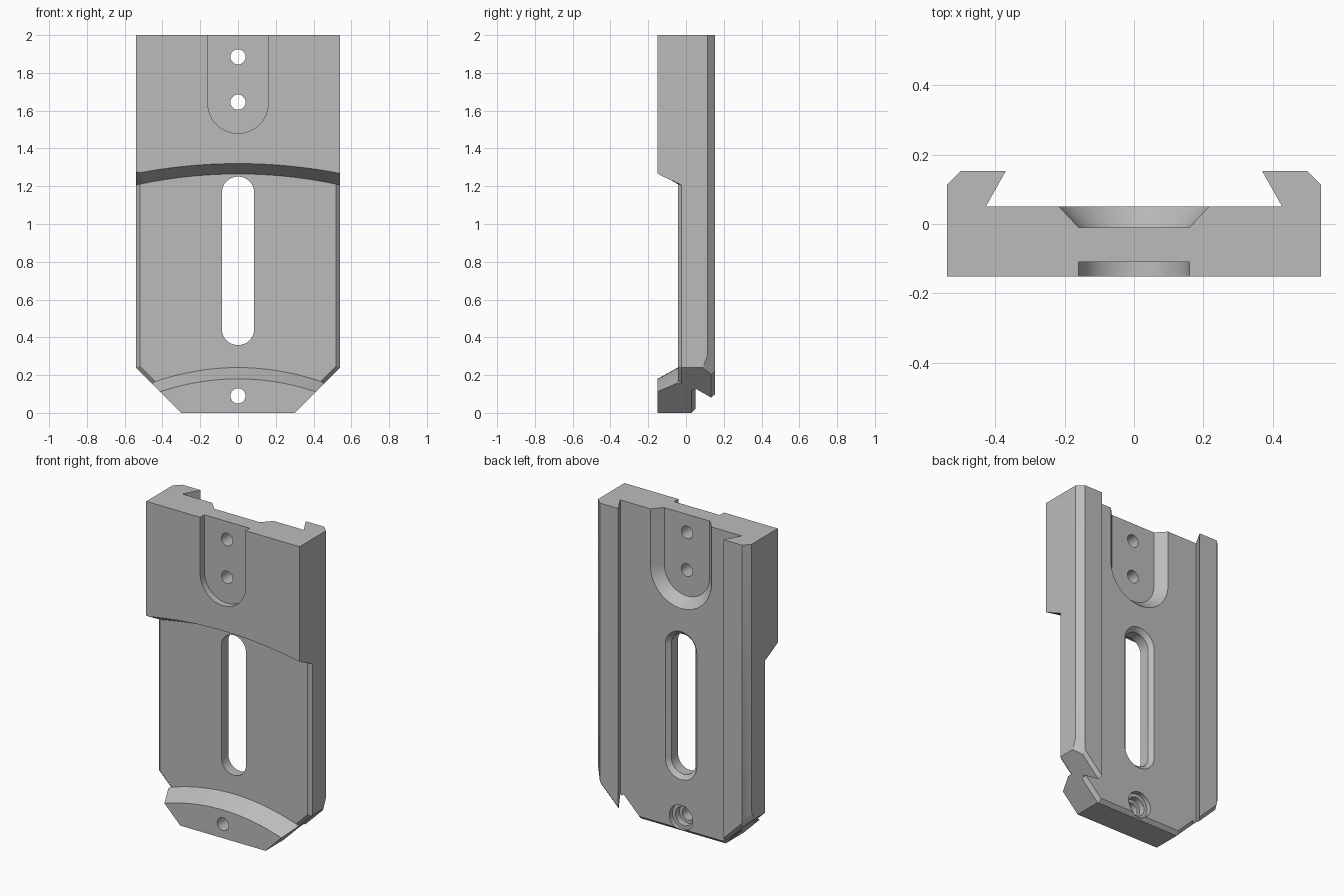
import bpy, bmesh, math
from mathutils import Vector

cube = bpy.data.objects.get("Cube")
if cube:
    bpy.data.objects.remove(cube, do_unlink=True)

# One plain grey for the whole part
grey = bpy.data.materials.new("grey")
grey.use_nodes = True
grey.diffuse_color = (0.5, 0.5, 0.5, 1)
for node in grey.node_tree.nodes:
    if node.type == 'BSDF_PRINCIPLED':
        node.inputs["Base Color"].default_value = (0.5, 0.5, 0.5, 1)

W, H, FRONT, BACK = 0.54, 2.0, -0.152, 0.153   # half width, height, faces
BED, RECESS, FOOT = 0.05, -0.043, 0.30         # channel floor, recess floor, foot half width


def make_object(name, bm):
    bmesh.ops.recalc_face_normals(bm, faces=bm.faces)
    mesh = bpy.data.meshes.new(name)
    bm.to_mesh(mesh)
    bm.free()
    obj = bpy.data.objects.new(name, mesh)
    bpy.context.collection.objects.link(obj)
    return obj


def loft(rings):
    """Closed solid through a list of equal-length rings."""
    bm = bmesh.new()
    vs = [[bm.verts.new(p) for p in ring] for ring in rings]
    n = len(vs[0])
    for a, b in zip(vs, vs[1:]):
        for i in range(n):
            j = (i + 1) % n
            bm.faces.new((a[i], a[j], b[j], b[i]))
    bm.faces.new(vs[0])
    bm.faces.new(vs[-1])
    return bm


# Dovetail plate: half profile mirrored, extruded upward
half = [(W, FRONT), (W, 0.113), (0.5, BACK), (0.37, BACK), (0.428, BED)]
profile = half + [(-x, y) for x, y in reversed(half)]
bm = loft([[(x, y, z) for x, y in profile] for z in (0, H)])


def slice_off(point, normal):
    geom = bm.verts[:] + bm.edges[:] + bm.faces[:]
    bmesh.ops.bisect_plane(bm, geom=geom, plane_co=point, plane_no=normal,
                           clear_outer=True)
    bmesh.ops.holes_fill(bm, edges=[e for e in bm.edges if e.is_boundary], sides=0)


# Slanted lower corners, with their rear bevels
for s in (-1, 1):
    slice_off((s * FOOT, 0, 0), (s, 0, -1))
    slice_off((s * FOOT, BACK - 0.02, 0), (s, math.sqrt(2), -1))
    slice_off((s * W, 0.113, 0.3), (s * 4, 2.4, -1))
plate = make_object("slotted_dovetail_plate", bm)


def cut(bm_cutter):
    cutter = make_object("cutter", bm_cutter)
    cutter.hide_render = True
    mod = plate.modifiers.new("cut", 'BOOLEAN')
    mod.operation, mod.solver, mod.object = 'DIFFERENCE', 'EXACT', cutter
    bpy.context.view_layer.update()
    result = plate.evaluated_get(bpy.context.evaluated_depsgraph_get())
    mesh = bpy.data.meshes.new_from_object(result)
    plate.modifiers.clear()
    plate.data = mesh
    bpy.data.objects.remove(cutter, do_unlink=True)


def stadium(y, r, z0, z1, n=24):
    """Upright rounded outline at depth y, between arc centres z0 and z1."""
    pts = []
    for zc, start in ((z1, 0), (z0, math.pi)):
        for i in range(n + 1):
            a = start + math.pi * i / n
            pts.append((r * math.cos(a), y, zc + r * math.sin(a)))
    return pts


def cut_stadium(z0, z1, *sections):
    cut(loft([stadium(y, r, z0, z1) for y, r in sections]))


# Front recess: curved shoulder above, curved lip below, eased side edges
def recess_ring(x):
    floor = RECESS + max(0, abs(x) - 0.52)
    top_out, top_in = 1.32 - x * x / 5.6, 1.265 - x * x / 5
    low_out, low_in = 0.18 - x * x / 2.5, 0.24 - x * x / 2.6
    k = (FRONT - 0.05 - RECESS) / (FRONT - RECESS)
    return [(x, floor, low_in), (x, floor, top_in),
            (x, FRONT - 0.05, top_in + k * (top_out - top_in)),
            (x, FRONT - 0.05, low_in + k * (low_out - low_in))]


inner = [-0.52 + 1.04 * i / 32 for i in range(33)]
cut(loft([recess_ring(x) for x in [-0.56] + inner + [0.56]]))


def chamfer(a, b, d1, d2):
    """Wedge along edge a-b, reaching d1 and d2 along its two faces."""
    a, b, d1, d2 = map(Vector, (a, b, d1, d2))
    cut(loft([[p + d1, p + d2, p - d1 - d2] for p in (a, b)]))


# Eased slanted edges on the recess floor and the rear of the foot
for s in (-1, 1):
    e = 0.014
    chamfer((s * 0.455, RECESS, 0.155), (s * 0.55, RECESS, 0.25),
            (0, 0.02, 0), (-s * e, 0, e))
    chamfer((s * 0.29, BED, -0.01), (s * 0.42, BED, 0.12),
            (0, -0.022, 0), (-s * e, 0, e))
chamfer((-0.32, BED, 0), (0.32, BED, 0), (0, -0.022, 0), (0, 0, 0.022))

# Round-ended pockets open at the top, straight in front and flared behind
cut_stadium(1.64, 2.3, (FRONT - 0.05, 0.16), (-0.11, 0.16))
cut_stadium(1.64, 2.3, (-0.01, 0.16), (0.07, 0.235))

# Long slot with a bevelled rear rim
cut_stadium(0.445, 1.165, (-0.3, 0.086), (BED - 0.025, 0.086), (0.08, 0.141))

# Screw holes, the lowest one stepped from behind
for z in (0.09, 1.645, 1.885):
    cut_stadium(z, z, (-0.3, 0.04), (0.3, 0.04))
cut_stadium(0.09, 0.09, (-0.02, 0.06), (0.02, 0.06), (0.02, 0.082), (0.1, 0.082))

# Clean up, colour and shade
bm = bmesh.new()
bm.from_mesh(plate.data)
bmesh.ops.remove_doubles(bm, verts=bm.verts, dist=0.0002)
bmesh.ops.dissolve_limit(bm, angle_limit=0.005, verts=bm.verts, edges=bm.edges)
bm.to_mesh(plate.data)
bm.free()
plate.data.materials.clear()
plate.data.materials.append(grey)
bpy.context.view_layer.objects.active = plate
plate.select_set(True)
bpy.ops.object.shade_smooth_by_angle(angle=math.radians(25))
